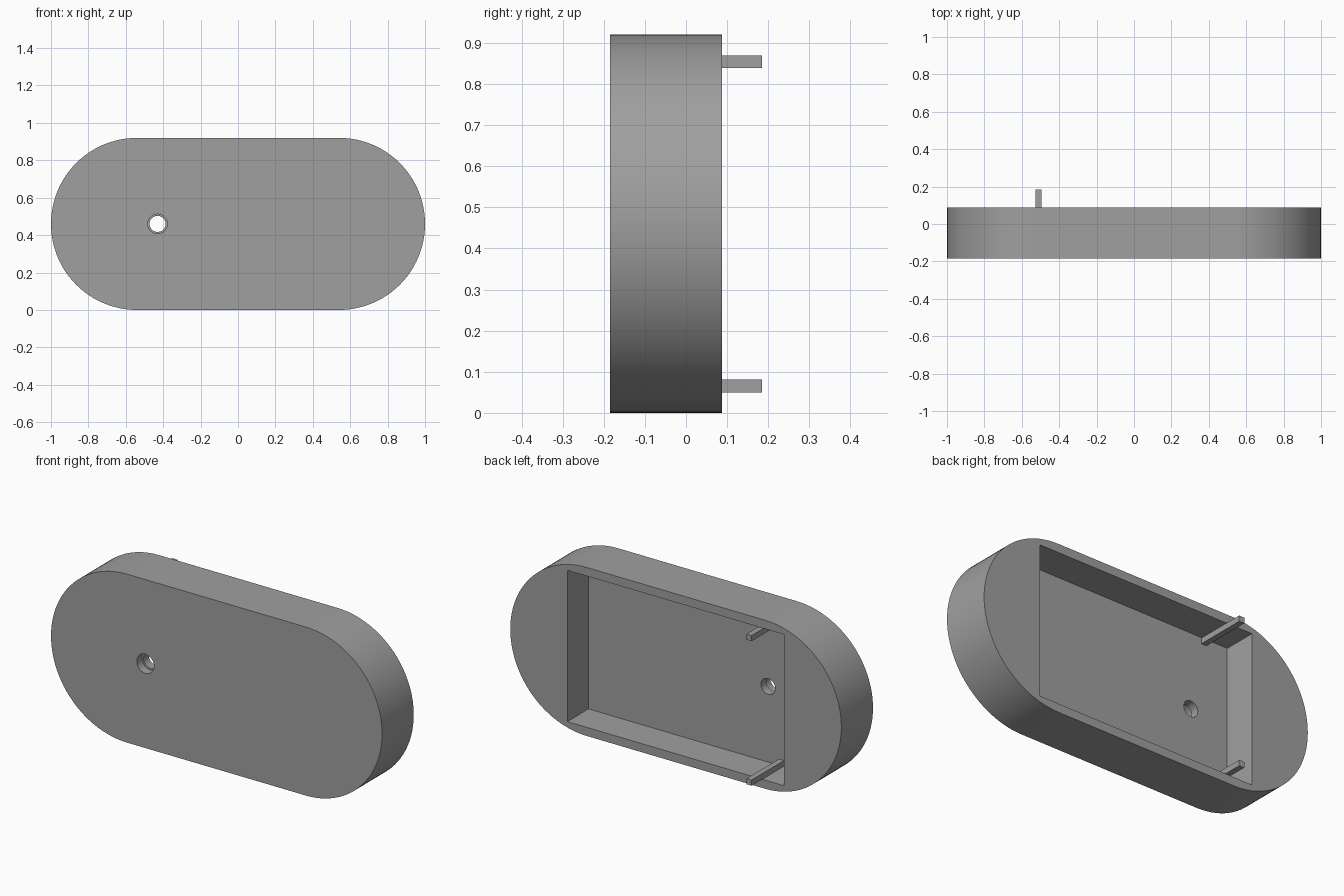
import bpy, bmesh, math
from mathutils import Matrix, Vector

if "Cube" in bpy.data.objects:
    bpy.data.objects.remove(bpy.data.objects["Cube"])

FRONT, BACK, TIP = -0.185, 0.088, 0.185   # depth planes along y
FLOOR = -0.094                            # bottom of the rear recess
R, CX = 0.46, 0.54                        # end radius and centre offset

grey = bpy.data.materials.new("plain grey")
grey.diffuse_color = (0.35, 0.35, 0.35, 1)
grey.use_nodes = True
grey.node_tree.nodes["Principled BSDF"].inputs["Base Color"].default_value = grey.diffuse_color


def finish(name, bm):
    bmesh.ops.recalc_face_normals(bm, faces=bm.faces)
    me = bpy.data.meshes.new(name)
    bm.to_mesh(me)
    bm.free()
    ob = bpy.data.objects.new(name, me)
    bpy.context.collection.objects.link(ob)
    me.materials.append(grey)
    return ob


def prism(name, outline, y0, y1):
    """Extrude an x-z outline from y0 to y1."""
    bm = bmesh.new()
    face = bm.faces.new([bm.verts.new((x, y0, z)) for x, z in outline])
    new = bmesh.ops.extrude_face_region(bm, geom=[face])["geom"]
    bmesh.ops.translate(bm, vec=(0, y1 - y0, 0),
                        verts=[v for v in new if isinstance(v, bmesh.types.BMVert)])
    return finish(name, bm)


def box(name, x0, x1, y0, y1, z0, z1):
    return prism(name, [(x0, z0), (x1, z0), (x1, z1), (x0, z1)], y0, y1)


def arc(cx, cz, r, a0, a1, n):
    return [(cx + r * math.cos(a0 + (a1 - a0) * i / n),
             cz + r * math.sin(a0 + (a1 - a0) * i / n)) for i in range(n + 1)]


def cut(target, cutter):
    cutter.hide_render = True
    mod = target.modifiers.new("cut", 'BOOLEAN')
    mod.operation = 'DIFFERENCE'
    mod.solver = 'EXACT'
    mod.object = cutter
    bpy.context.view_layer.objects.active = target
    bpy.ops.object.modifier_apply(modifier=mod.name)
    bpy.data.objects.remove(cutter)


# Housing with rounded ends
q = math.pi / 2
housing = prism("housing", arc(CX, R, R, -q, q, 48) + arc(-CX, R, R, q, 3 * q, 48),
                FRONT, BACK)

# Rectangular recess in the back
cut(housing, box("recess_cutter", -0.655, 0.655, FLOOR, BACK + 0.1, 0.047, 0.873))

# Stepped round hole through the front plate
for r, depth in ((0.043, FLOOR + 0.05), (0.052, (FRONT + FLOOR) / 2)):
    circle = arc(-0.43, R, r, 0, 2 * math.pi, 40)[:-1]
    cut(housing, prism("hole_cutter", circle, FRONT - 0.05, depth))

bpy.ops.object.select_all(action='DESELECT')
housing.select_set(True)
bpy.context.view_layer.objects.active = housing
bpy.ops.object.shade_smooth_by_angle(angle=math.radians(30))

# Two square pegs standing on the recess floor
for name, z in (("lower_peg", 0.05), ("upper_peg", 0.839)):
    box(name, -0.526, -0.495, FLOOR, TIP, z, z + 0.031)
